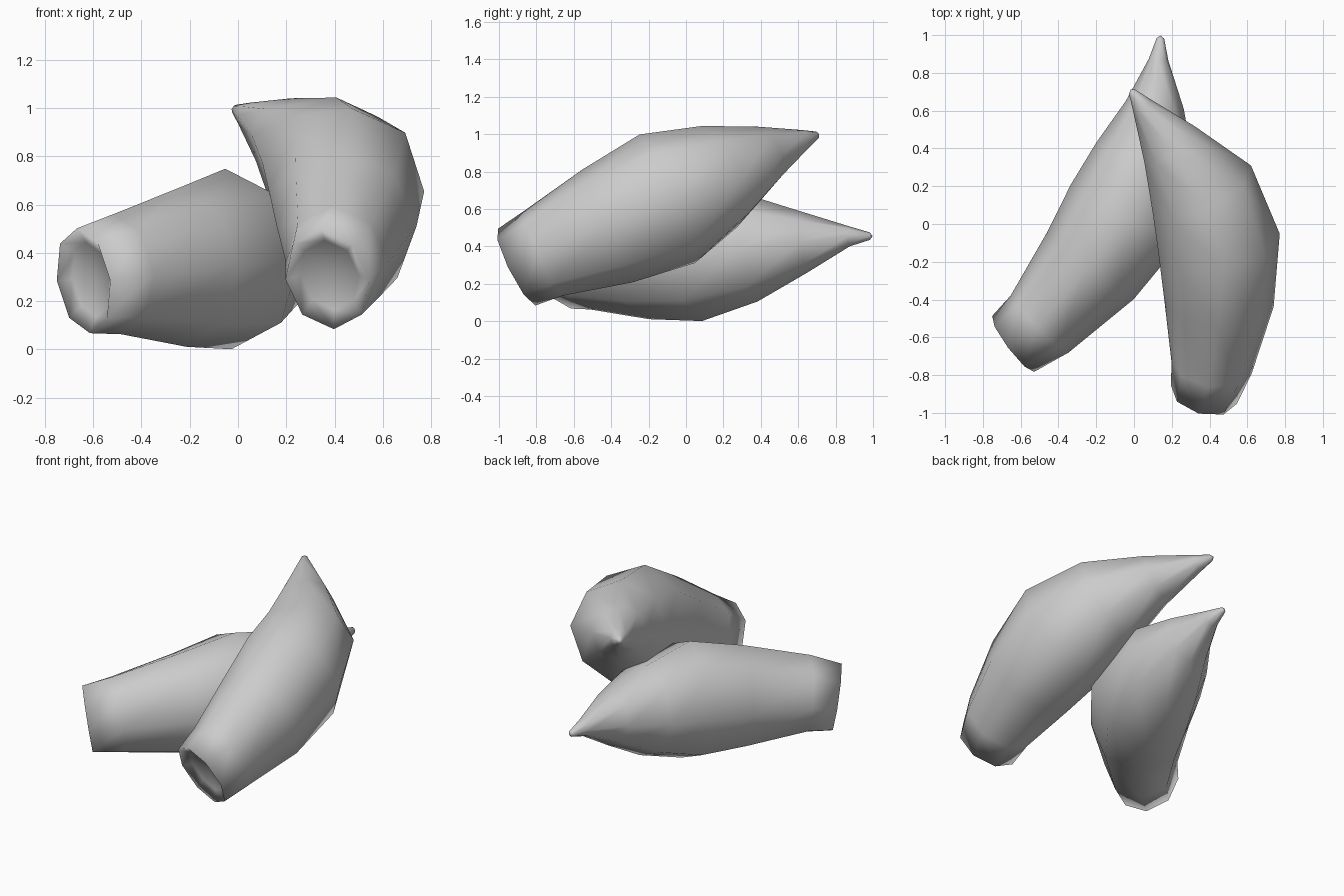
import bpy, bmesh, math
from mathutils import Vector

if "Cube" in bpy.data.objects:
    bpy.data.objects.remove(bpy.data.objects["Cube"])

SIDES = 8


def pod(name, stations):
    """Loft octagonal rings along a bent axis: (x, y, z, half width, half height)."""
    centres = [Vector(s[:3]) for s in stations]
    bm = bmesh.new()

    def ring(c, side, up, a, b):
        return [bm.verts.new(c + side * a * math.cos(t) + up * b * math.sin(t))
                for t in (2 * math.pi * k / SIDES for k in range(SIDES))]

    def bridge(r, s):
        for k in range(SIDES):
            n = (k + 1) % SIDES
            bm.faces.new((r[k], r[n], s[n], s[k]))

    def fan(r, point):
        v = bm.verts.new(point)
        for k in range(SIDES):
            bm.faces.new((r[k], r[(k + 1) % SIDES], v))

    rings, frames = [], []
    last = len(centres) - 1
    for i, (c, s) in enumerate(zip(centres, stations)):
        axis = (centres[min(i + 1, last)] - centres[max(i - 1, 0)]).normalized()
        side = axis.cross(Vector((0, 0, 1))).normalized()
        up = side.cross(axis)
        frames.append((axis, side, up))
        rings.append(ring(c, side, up, s[3], s[4]))
    for r, s in zip(rings, rings[1:]):
        bridge(r, s)

    # pointed tip
    fan(rings[-1], centres[-1] + frames[-1][0] * 0.015)

    # hollowed cut end
    axis, side, up = frames[0]
    a, b = stations[0][3:]
    inner = ring(centres[0] + axis * 0.04, side, up, a * 0.7, b * 0.7)
    bridge(inner, rings[0])
    fan(inner, centres[0] + axis * 0.06)

    bmesh.ops.recalc_face_normals(bm, faces=bm.faces)
    for f in bm.faces:
        f.smooth = True
    mesh = bpy.data.meshes.new(name)
    bm.to_mesh(mesh)
    bm.free()
    obj = bpy.data.objects.new(name, mesh)
    bpy.context.collection.objects.link(obj)
    return obj


# lower pod, lying to the left
pod("lower_pod", [
    (-0.64, -0.635, 0.285, 0.185, 0.22),
    (-0.50, -0.53, 0.312, 0.215, 0.25),
    (-0.23, -0.22, 0.34, 0.29, 0.33),
    (-0.04, 0.06, 0.375, 0.33, 0.375),
    (0.06, 0.36, 0.39, 0.27, 0.285),
    (0.11, 0.63, 0.425, 0.155, 0.165),
    (0.13, 0.87, 0.455, 0.052, 0.055),
    (0.14, 0.983, 0.455, 0.02, 0.02),
])

# upper pod, leaning on the lower one
pod("upper_pod", [
    (0.37, -0.905, 0.29, 0.18, 0.23),
    (0.41, -0.76, 0.365, 0.215, 0.25),
    (0.45, -0.42, 0.51, 0.29, 0.33),
    (0.45, -0.10, 0.655, 0.325, 0.375),
    (0.36, 0.18, 0.775, 0.29, 0.29),
    (0.19, 0.42, 0.89, 0.165, 0.16),
    (0.04, 0.63, 0.97, 0.055, 0.055),
    (-0.01, 0.70, 0.995, 0.02, 0.02),
])
